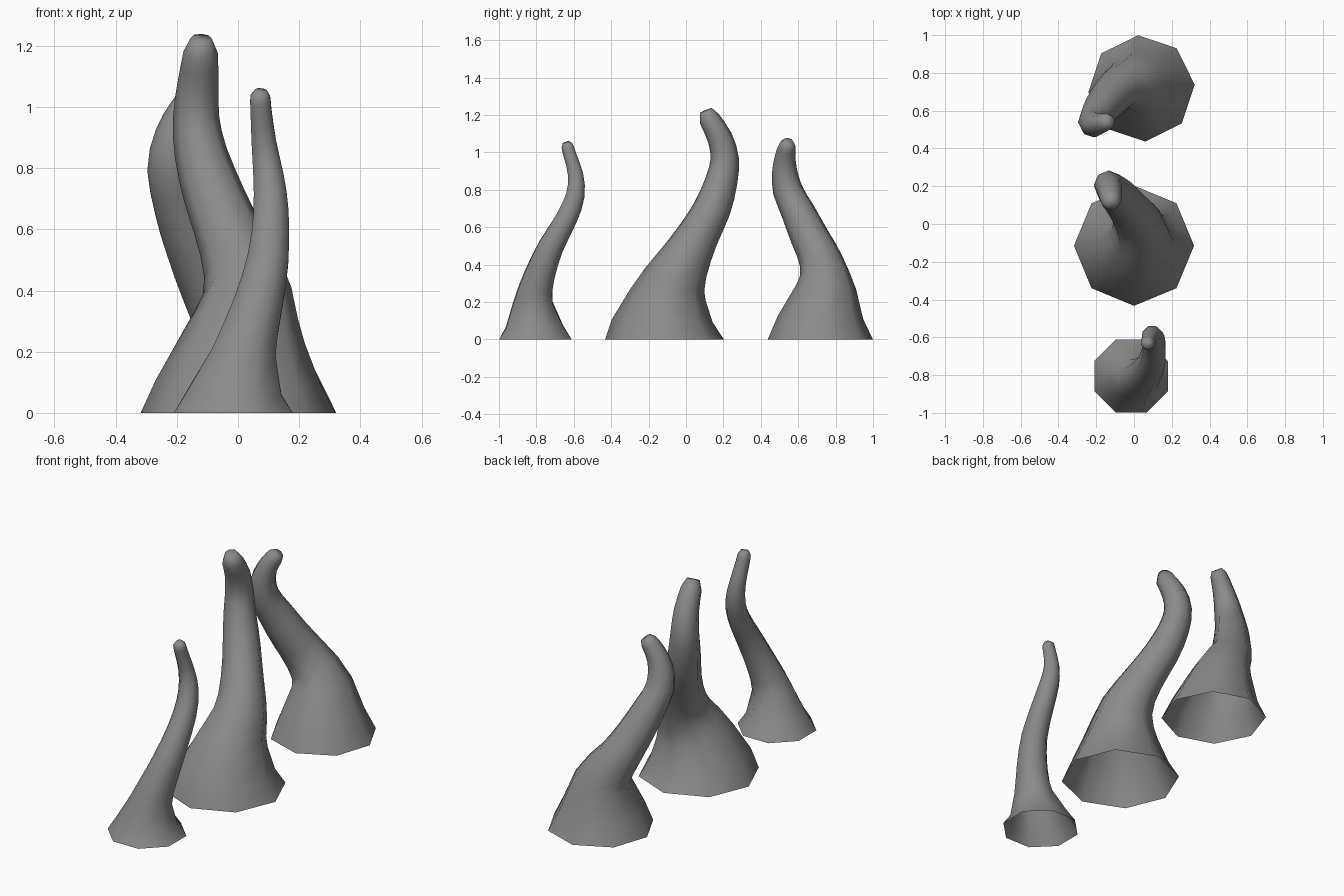
import bpy, bmesh, math
from mathutils import Vector, Quaternion

if "Cube" in bpy.data.objects:
    bpy.data.objects.remove(bpy.data.objects["Cube"])

SIDES = 8

grey = bpy.data.materials.new("dark_grey")
grey.diffuse_color = (0.26, 0.26, 0.26, 1)
grey.use_nodes = True
grey.node_tree.nodes["Principled BSDF"].inputs["Base Color"].default_value = grey.diffuse_color


def refine(path):
    """Insert smooth midpoints between the path rows above the flared base."""
    rows = [Vector(p) for p in path]
    out = rows[:2]
    for i in range(2, len(rows)):
        if 3 <= i < len(rows) - 1:
            out.append((9 * (rows[i - 1] + rows[i]) - rows[i - 2] - rows[i + 1]) / 16)
        out.append(rows[i])
    return out


def tentacle(name, path, turn):
    """Open-bottomed tapering tube; path rows are x, y, z, horizontal half-width."""
    path = refine(path)
    pts = [Vector(p[:3]) for p in path]
    bm = bmesh.new()
    rings = []
    for i, p in enumerate(path):
        tangent = pts[min(i + 1, len(pts) - 1)] - pts[max(i - 1, 0)]
        tangent.normalize()
        # base rim lies on the ground, the flare tilts gradually
        lean = (0, .4, .5, .8)[i] if i < 4 else 1
        q = Quaternion().slerp(Vector((0, 0, 1)).rotation_difference(tangent), lean)
        slope2 = lean * (tangent.x ** 2 + tangent.y ** 2) / max(tangent.z, 0.3) ** 2
        r = p[3] / math.sqrt(1 + slope2 / 2)
        if i > 0:
            r *= 1.03                            # allow for the faceted section
        ring = []
        for k in range(SIDES):
            a = math.radians(turn) + math.tau * k / SIDES
            ring.append(bm.verts.new(pts[i] + q @ Vector((r * math.cos(a), r * math.sin(a), 0))))
        rings.append(ring)
    for lo, hi in zip(rings, rings[1:]):
        for k in range(SIDES):
            j = (k + 1) % SIDES
            bm.faces.new((lo[k], lo[j], hi[j], hi[k]))
    bm.faces.new(rings[-1])                      # blunt tip
    for f in bm.faces:
        f.smooth = True
    me = bpy.data.meshes.new(name)
    bm.to_mesh(me)
    bm.free()
    me.materials.append(grey)
    ob = bpy.data.objects.new(name, me)
    bpy.context.collection.objects.link(ob)
    return ob


# Small tentacle at the front
tentacle("front_tentacle", [
    (-.015, -.805, 0, .21), (-.01, -.81, .07, .16), (.02, -.818, .2, .11),
    (.065, -.78, .35, .088), (.098, -.72, .5, .075), (.108, -.637, .65, .064),
    (.1, -.592, .77, .053), (.085, -.59, .88, .043), (.075, -.622, .99, .037),
    (.073, -.635, 1.035, .034), (.075, -.642, 1.055, .02)], 22.5)

# Tall tentacle in the middle
tentacle("middle_tentacle", [
    (0, -.115, 0, .318), (0, -.127, .1, .262), (.015, -.097, .24, .2),
    (.03, -.02, .4, .15), (-.015, .06, .55, .123), (-.075, .14, .7, .105),
    (-.122, .19, .85, .086), (-.137, .207, .97, .073), (-.13, .18, 1.08, .068),
    (-.122, .125, 1.18, .058), (-.12, .105, 1.225, .035)], 0)

# Tentacle at the back
tentacle("back_tentacle", [
    (.04, .718, 0, .282), (.03, .72, .12, .222), (.01, .748, .28, .158),
    (-.075, .722, .42, .126), (-.135, .66, .55, .11), (-.185, .60, .68, .096),
    (-.217, .543, .8, .08), (-.205, .527, .91, .065), (-.172, .532, .99, .056),
    (-.14, .542, 1.04, .049), (-.125, .546, 1.06, .032)], 4)
